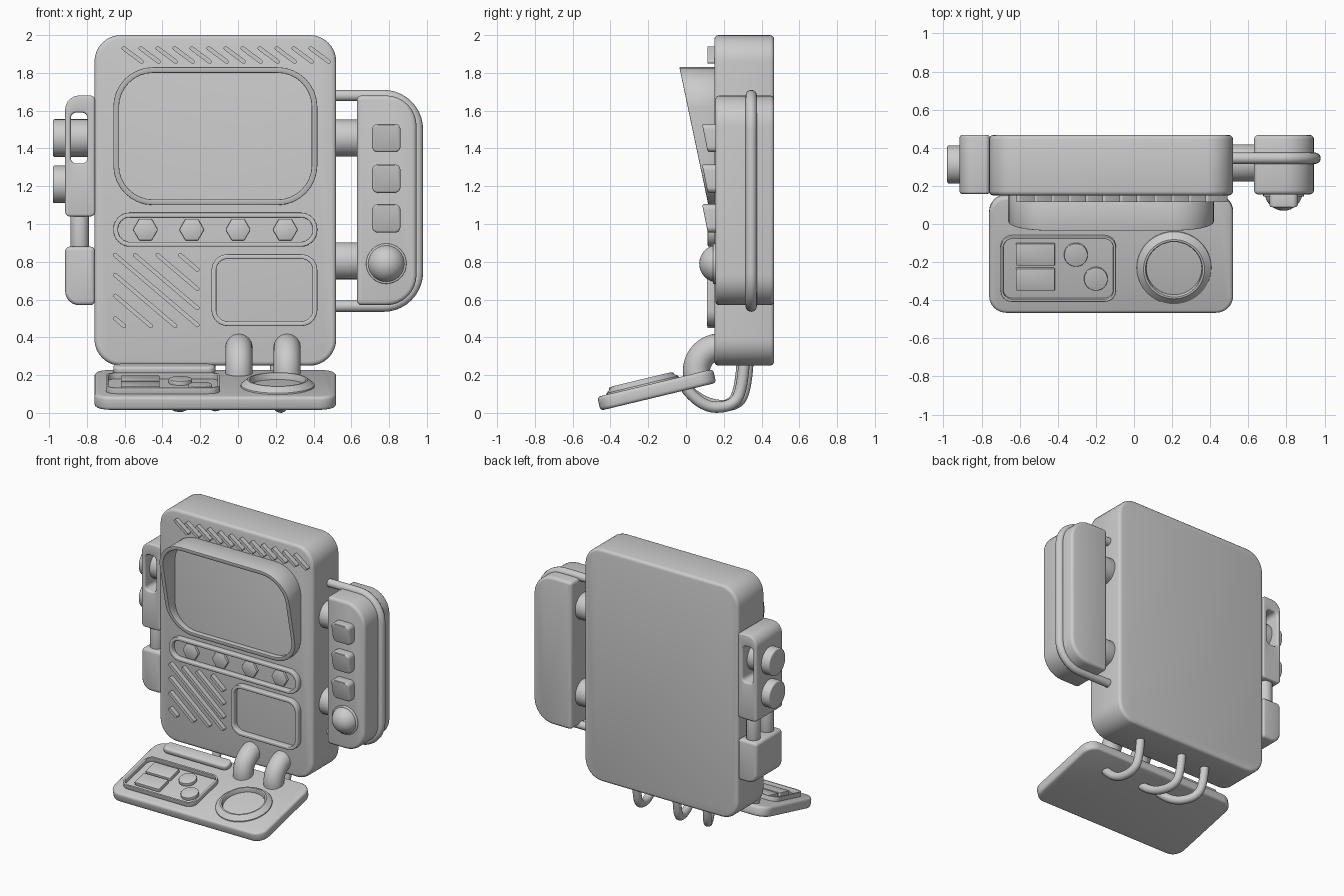
import bpy, bmesh, math
from mathutils import Matrix

if "Cube" in bpy.data.objects:
    bpy.data.objects.remove(bpy.data.objects["Cube"])

TRAY = Matrix.Translation((0, -0.155, 0.122)) @ Matrix.Rotation(math.radians(-76.5), 4, 'X')


def rrect(x0, x1, z0, z1, r, n=8):
    """Rounded rectangle in xz; r is one radius or (top right, top left, bottom left, bottom right)."""
    r = r if isinstance(r, tuple) else (r,) * 4
    pts = []
    for i, (cx, cz, sx, sz) in enumerate([(x1, z1, -1, -1), (x0, z1, 1, -1), (x0, z0, 1, 1), (x1, z0, -1, 1)]):
        for k in range(n + 1):
            a = math.pi / 2 * (i + k / n)
            pts.append((cx + sx * r[i] + r[i] * math.cos(a), cz + sz * r[i] + r[i] * math.sin(a)))
    return pts


def ngon(x, z, r, n=32):
    return [(x + r * math.cos(2 * math.pi * k / n), z + r * math.sin(2 * math.pi * k / n)) for k in range(n)]


def finish(name, bm, mat=None):
    bmesh.ops.recalc_face_normals(bm, faces=bm.faces)
    me = bpy.data.meshes.new(name)
    bm.to_mesh(me)
    bm.free()
    ob = bpy.data.objects.new(name, me)
    bpy.context.collection.objects.link(ob)
    if mat:
        ob.matrix_world = mat
    return ob


def prism(name, outer, y0, y1, inner=None, slope=0, bevel=0, segs=3, mat=None):
    """Extrude an xz outline from y0 (front) to y1; optional hole and a front that slopes back downwards."""
    bm = bmesh.new()
    top = max(p[1] for p in outer)
    n = len(outer)

    def loop(pts, front):
        return [bm.verts.new((x, y0 + slope * (top - z) if front else y1, z)) for x, z in pts]

    def bridge(a, b):
        for i in range(n):
            bm.faces.new((a[i], a[(i + 1) % n], b[(i + 1) % n], b[i]))

    f, b = loop(outer, True), loop(outer, False)
    bridge(f, b)
    if inner:
        fi, bi = loop(inner, True), loop(inner, False)
        bridge(fi, bi)
        bridge(f, fi)
        bridge(b, bi)
    else:
        bm.faces.new(f)
        bm.faces.new(b)
    bmesh.ops.recalc_face_normals(bm, faces=bm.faces)
    if bevel:
        sharp = [e for e in bm.edges if e.calc_face_angle(0) > math.radians(40)]
        bmesh.ops.bevel(bm, geom=sharp, offset=bevel, segments=segs, profile=0.5, affect='EDGES')
    return finish(name, bm, mat)


def rim(name, x0, x1, z0, z1, r, w, y0, y1, **kw):
    return prism(name, rrect(x0, x1, z0, z1, r), y0, y1,
                 inner=rrect(x0 + w, x1 - w, z0 + w, z1 - w, r - w), **kw)


def rod(name, axis, a, b, c1, c2, r, bevel=0.01):
    """Bevelled cylinder along X or Z from a to b."""
    if axis == 'X':
        m = Matrix.Translation((0, c1, c2)) @ Matrix.Rotation(math.radians(90), 4, 'Z')
        return prism(name, ngon(0, 0, r), -b, -a, bevel=bevel, mat=m)
    m = Matrix.Translation((c1, c2, 0)) @ Matrix.Rotation(math.radians(-90), 4, 'X')
    return prism(name, ngon(0, 0, r), -b, -a, bevel=bevel, mat=m)


def tube(name, pts, r, smooth=True):
    cu = bpy.data.curves.new(name, 'CURVE')
    cu.dimensions = '3D'
    cu.bevel_depth = r
    cu.bevel_resolution = 6
    cu.use_fill_caps = True
    sp = cu.splines.new('NURBS' if smooth else 'POLY')
    sp.points.add(len(pts) - 1)
    for p, co in zip(sp.points, pts):
        p.co = (*co, 1)
    if smooth:
        sp.order_u = 3
        sp.use_endpoint_u = True
        sp.resolution_u = 8
    ob = bpy.data.objects.new(name, cu)
    bpy.context.collection.objects.link(ob)
    bpy.ops.object.select_all(action='DESELECT')
    ob.select_set(True)
    bpy.context.view_layer.objects.active = ob
    bpy.ops.object.convert(target='MESH')


def slat(name, xa, za, xb, zb, w=0.011):
    """Raised capsule-shaped bar on the front face."""
    length, ang = math.hypot(xb - xa, zb - za), math.atan2(zb - za, xb - xa)
    m = Matrix.Translation((xa, 0, za)) @ Matrix.Rotation(-ang, 4, 'Y')
    prism(name, rrect(-w, length + w, -w, w, w * 0.98, 4), 0.115, 0.16, mat=m)


# Main housing
prism("main_body", rrect(-0.76, 0.52, 0.25, 2.0, 0.14), 0.15, 0.467, bevel=0.022)

# Screen hood, indicator strip and small screen frame
rim("screen_hood", -0.66, 0.42, 1.10, 1.83, 0.21, 0.03, -0.035, 0.16, slope=0.21, bevel=0.004, segs=2)
rim("indicator_frame", -0.66, 0.42, 0.88, 1.06, 0.088, 0.025, 0.115, 0.16, bevel=0.006)
for x in (-0.49, -0.245, 0.0, 0.25):
    prism("hex_indicator", ngon(x, 0.97, 0.066, 6), 0.132, 0.16, bevel=0.004, segs=2)
rim("small_screen_frame", -0.14, 0.42, 0.46, 0.84, 0.085, 0.025, 0.11, 0.16, bevel=0.006)

# Vent slats
for i in range(12):
    x = -0.605 + i * 0.09
    slat("top_vent_slat", x, 1.93, x + 0.095, 1.86)
for x, z in [(-0.65, 0.50), (-0.65, 0.62), (-0.65, 0.73), (-0.65, 0.835),
             (-0.545, 0.835), (-0.425, 0.835), (-0.305, 0.835)]:
    xe = min(-0.215, x + (z - 0.46) / 0.85)
    slat("lower_vent_slat", x, z, xe, z - 0.85 * (xe - x))

# Right control pod
prism("control_pod", rrect(0.63, 0.945, 0.57, 1.68, (0.16, 0.025, 0.025, 0.16)), 0.155, 0.467, bevel=0.022)
for z in (1.38, 1.165, 0.955):
    prism("pod_button", rrect(0.71, 0.86, z, z + 0.15, 0.03), 0.085, 0.17, slope=0.2, bevel=0.01)
prism("ball_socket", ngon(0.785, 0.79, 0.107), 0.143, 0.17, bevel=0.006)
bm = bmesh.new()
bmesh.ops.create_uvsphere(bm, u_segments=32, v_segments=16, radius=0.1)
finish("pod_ball", bm, Matrix.Translation((0.785, 0.17, 0.79)))
for z in (1.455, 0.805):
    rod("pod_connector", 'X', 0.48, 0.66, 0.32, z, 0.098)
bend = [(0.77 + 0.18 * math.sin(a), 1.5 + 0.18 * math.cos(a)) for a in [math.pi / 2 * k / 10 for k in range(11)]]
upper = [(0.48, 1.68)] + bend
path = upper + [(x, 2.245 - z) for x, z in reversed(upper)]
tube("pod_guard_tube", [(x, 0.345, z) for x, z in path], 0.03, smooth=False)

# Left clamp with window, knobs, rods and lower block
prism("left_clamp", rrect(-0.915, -0.757, 1.04, 1.68, (0.025, 0.075, 0.025, 0.025)), 0.158, 0.467,
      inner=rrect(-0.885, -0.797, 1.32, 1.59, 0.03), bevel=0.012)
for z in (1.455, 1.21):
    rod("left_knob", 'X', -0.98, -0.74, 0.312, z, 0.1)
for y in (0.235, 0.395):
    rod("left_rod", 'Z', 0.85, 1.07, -0.838, y, 0.049)
prism("left_block", rrect(-0.915, -0.757, 0.57, 0.88, (0.025, 0.025, 0.075, 0.025)), 0.158, 0.467, bevel=0.02)

# Tilted tray (local: z runs back, -y is up)
prism("tray", rrect(-0.76, 0.52, -0.315, 0.315, 0.09), -0.0375, 0.0375, bevel=0.018, mat=TRAY)
rim("tray_panel_frame", -0.70, -0.095, -0.245, 0.108, 0.06, 0.014, -0.07, -0.03, bevel=0.004, mat=TRAY)
for z0, z1 in ((-0.185, -0.067), (-0.05, 0.067)):
    prism("tray_key", rrect(-0.62, -0.415, z0, z1, 0.005, 2), -0.062, -0.03, bevel=0.003, segs=2, mat=TRAY)
for x, z in ((-0.305, 0.005), (-0.2, -0.125)):
    prism("tray_round_key", ngon(x, z, 0.062), -0.06, -0.03, bevel=0.004, mat=TRAY)
prism("tray_back_bar", rrect(-0.66, -0.12, 0.205, 0.295, 0.04), -0.075, -0.03, bevel=0.015, mat=TRAY)

# Conical ring on the tray
bm = bmesh.new()
profile = [(0.197, -0.03), (0.195, -0.045), (0.16, -0.073), (0.15, -0.073), (0.146, -0.066), (0.146, -0.03)]
rings = [[bm.verts.new((x, y, z)) for x, z in ngon(0.21, -0.067, r, 48)] for r, y in profile]
for a, b in zip(rings, rings[1:] + rings[:1]):
    for i in range(48):
        j = (i + 1) % 48
        bm.faces.new((a[i], a[j], b[j], b[i]))
finish("tray_ring", bm, TRAY)

# Bent pipes from the housing into the tray
for x in (0.005, 0.26):
    arc = [(0.185 - 0.13 * math.sin(a), 0.22 + 0.13 * math.cos(a)) for a in [math.pi / 2 * k / 12 for k in range(13)]]
    tube("bent_pipe", [(x, y, z) for y, z in [(0.22, 0.35)] + arc + [(0.06, 0.17)]], 0.072, smooth=False)

# Hanging cables under the housing
for x, dx, s in ((0.2, 0.04, 0.0), (-0.15, 0.06, 0.02), (-0.38, 0.12, -0.01)):
    tube("hanging_cable", [(x, 0.31 + s, 0.30), (x, 0.30 + s, 0.12), (x + dx * 0.3, 0.24 + s, 0.03),
                           (x + dx, 0.08, 0.03 + abs(s)), (x + dx * 1.3, 0.0, 0.13)], 0.03)

# Smooth shading with sharp creases kept
bpy.ops.object.select_all(action='SELECT')
bpy.context.view_layer.objects.active = bpy.data.objects["main_body"]
bpy.ops.object.shade_smooth_by_angle(angle=math.radians(35))
